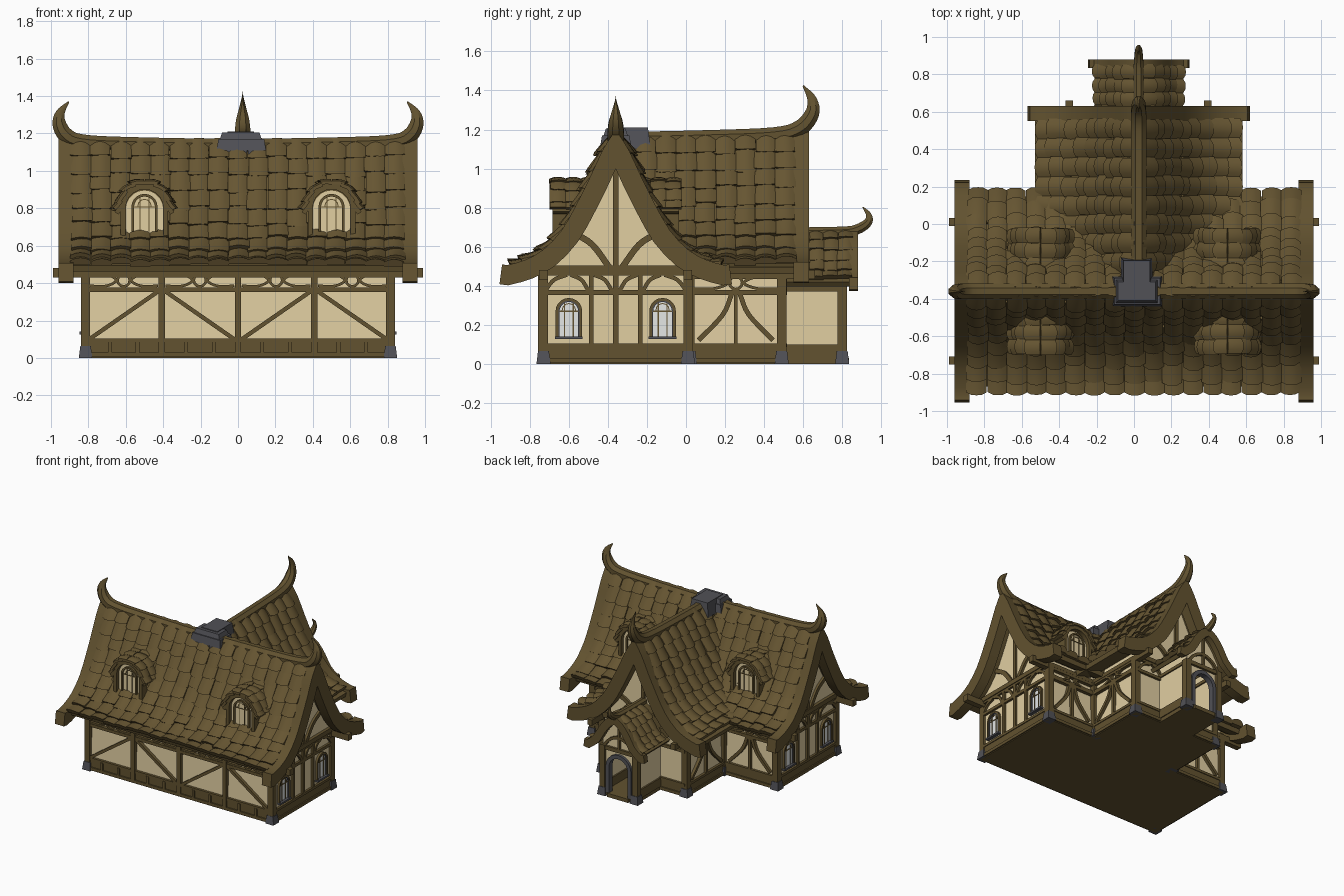
import bpy, bmesh, math, random
from mathutils import Matrix, Vector

if "Cube" in bpy.data.objects:
    bpy.data.objects.remove(bpy.data.objects["Cube"])
random.seed(4)

def material(name, r, g, b):
    m = bpy.data.materials.new(name)
    m.diffuse_color = [(c / 255) ** 2.2 for c in (r, g, b)] + [1]
    m.use_nodes = True
    m.node_tree.nodes["Principled BSDF"].inputs["Base Color"].default_value = m.diffuse_color
    return m
ROOF = material("roof brown", 102, 86, 53)
WOOD = material("timber brown", 98, 83, 51)
PLASTER = material("cream plaster", 224, 205, 160)
STONE = material("dark grey stone", 82, 82, 87)
GLASS = material("pale glass", 250, 253, 252)

# ---------- helpers ----------
parts = {}
def part(name, mat):
    if name not in parts:
        parts[name] = (bmesh.new(), mat)
    return parts[name][0]

def loft(bm, rings, closed=False):
    vs = [[bm.verts.new(p) for p in r] for r in rings]
    n = len(vs[0])
    for i in range(len(vs) if closed else len(vs) - 1):
        a, b = vs[i], vs[(i + 1) % len(vs)]
        for j in range(n):
            bm.faces.new((a[j], a[(j + 1) % n], b[(j + 1) % n], b[j]))
    if not closed:
        bm.faces.new(vs[0][::-1])
        bm.faces.new(vs[-1])

def frame(x, y, deg):  # local (across, up, outward) to world; 0 degrees faces the front
    return (Matrix.Translation((x, y, 0)) @ Matrix.Rotation(math.radians(deg), 4, 'Z')
            @ Matrix(((1, 0, 0, 0), (0, 0, -1, 0), (0, 1, 0, 0), (0, 0, 0, 1))))

def smooth(pts, n=4):
    p = [Vector(q) for q in pts]
    p = [2 * p[0] - p[1]] + p + [2 * p[-1] - p[-2]]
    out = []
    for i in range(1, len(p) - 2):
        a, b, c, d = p[i - 1:i + 3]
        for k in range(n):
            t = k / n
            out.append(tuple(0.5 * (2 * b + (c - a) * t + (2 * a - 5 * b + 4 * c - d) * t * t
                                    + (3 * b - a - 3 * c + d) * t ** 3)))
    return out + [tuple(p[-2])]

def offset(pts, k, closed=False):  # mitred offset to the left of the path
    out, n = [], len(pts)
    for i, p in enumerate(pts):
        ns = []
        for a, b in ((i - 1, i), (i, i + 1)):
            if closed or (a >= 0 and b < n):
                d = (Vector(pts[b % n][:2]) - Vector(pts[a % n][:2])).normalized()
                ns.append(Vector((-d.y, d.x)))
        m = sum(ns, Vector((0, 0))).normalized()
        out.append(Vector(p[:2]) + m * k / max(m.dot(ns[0]), 0.42))
    return out

def prism(bm, F, pts, w0, w1):
    loft(bm, [[F @ Vector((u, v, w)) for u, v in pts] for w in (w0, w1)])

def strip(bm, F, pts, lo, hi, w0, w1, closed=False):
    a, b = offset(pts, lo, closed), offset(pts, hi, closed)
    loft(bm, [[F @ Vector((*p, w)) for p, w in ((q, w0), (r, w0), (r, w1), (q, w1))]
              for q, r in zip(a, b)], closed)

def bar(F, pts, width=0.03, w1=0.018):
    strip(part("timber_frame", WOOD), F, pts, -width / 2, width / 2, -0.01, w1)

def box(bm, x0, x1, y0, y1, z0, z1, t=0.0):
    loft(bm, [[(x0 + k, y0 + k, z), (x1 - k, y0 + k, z), (x1 - k, y1 - k, z), (x0 + k, y1 - k, z)]
              for z, k in ((z0, 0), (z1, t))])

def arch(r, z0, z1, n=10):
    return [(-r, z0)] + [(-r * math.cos(math.pi * i / n), z1 - r + r * math.sin(math.pi * i / n))
                         for i in range(n + 1)] + [(r, z0)]

def full(prof):
    return [(-d, z) for d, z in prof[:0:-1]] + list(prof)

def height(prof, d):
    return next((za + (zb - za) * (d - a) / (b - a) for (a, za), (b, zb) in zip(prof, prof[1:]) if a <= d <= b), -1)

# ---------- roof pieces ----------
def tiles(name, F, prof, w0, w1, rows, cols, keep=lambda p: True, k=1.0):
    bm = part(name, ROOF)
    P = [Vector(p) for p in prof]
    seg = [(b - a).length for a, b in zip(P, P[1:])]
    L, cw = sum(seg), (w1 - w0) / cols
    def at(t, h, s, w):
        i = 0
        while i < len(seg) - 1 and t > seg[i]:
            t -= seg[i]
            i += 1
        d = (P[i + 1] - P[i]).normalized()
        q = P[i] + d * t + Vector((-d.y, d.x)) * h
        return F @ Vector((s * q.x, q.y, w))
    for s in (-1, 1):
        for r in range(rows):
            for c in range(cols):
                t0 = max(0, L * r / rows - 0.01)
                t1 = L * (r + 1) / rows + k * (random.uniform(0.005, 0.035) if r < rows - 1 else -0.012)
                wc = w0 + (c + 0.5 + random.uniform(-.06, .06)) * cw
                lift = k * random.uniform(0.012, 0.028)
                if not keep(at((t0 + t1) / 2, 0, s, wc)):
                    continue
                rings = []
                for f in (0, 0.6, 1):
                    ring = [(u, 0.012 * k + f * lift + 0.018 * k * (1 - u * u)) for u in (-1, -.5, 0, .5, 1)]
                    ring += [(1, f * lift - 0.012), (-1, f * lift - 0.012)]
                    rings.append([at(t0 + (t1 - t0) * f - 0.012 * k * f * u ** 4, h, s, wc + u * cw * 0.52)
                                  for u, h in ring])
                loft(bm, rings)

def horn_ridge(name, F, path):  # path entries: (along, up, radius)
    path = smooth(path, 4)
    big = max(p[2] for p in path)
    up = [(b - a).normalized() for a, b in zip(offset(path, 0), offset(path, 1))]
    loft(part(name, WOOD), [[F @ Vector((r * r / big * math.cos(a), z + n.y * r * math.sin(a), w + n.x * r * math.sin(a)))
         for a in [math.pi * (j + .5) / 4 for j in range(8)]] for (w, z, r), n in zip(path, up)])

def shell(name, F, prof, w0, w1, th=0.035):
    strip(part(name, WOOD), F, full(prof), -th, 0, w0, w1)

def barge(F, prof, w0, w1, lo, hi):
    d, z = prof[-1]
    strip(part("barge_boards", WOOD), F, full(list(prof) + [(d + 0.03, z + 0.004)]), lo, hi, w0, w1)

MAIN = smooth([(0, 1.16), (.05, 1.08), (.11, .95), (.18, .81), (.26, .67), (.36, .565), (.46, .51), (.555, .483)], 2)
WING = [(d, z + 0.012) for d, z in MAIN]
PORCH = smooth([(0, .67), (.06, .635), (.12, .56), (.17, .475), (.235, .42)], 2)
DORMER = smooth([(0, .94), (.06, .925), (.105, .885), (.135, .82), (.16, .78)], 2)
FM, FW = frame(0, -.36, 90), frame(.025, 0, 180)

shell("main_roof_deck", FM, MAIN[:-1], -.92, .92)
shell("wing_roof_deck", FW, WING, -.36, .58)
shell("porch_roof_deck", FW, PORCH, .5, .86, .03)
tiles("main_roof_tiles", FM, MAIN, -.89, .89, 9, 17,
      lambda p: p.y < -.36 or p.z > height(WING, abs(p.x - .025)) - .03)
tiles("wing_roof_tiles", FW, WING, -.36, .56, 9, 9,
      lambda p: p.z > height(MAIN, abs(p.y + .36)) - .03)
tiles("porch_roof_tiles", FW, PORCH, .56, .85, 5, 4, k=0.7)
for w0, w1 in ((.88, .96), (-.96, -.88)):
    barge(FM, MAIN, w0, w1, -.08, .022)
barge(FW, WING, .55, .63, -.08, .022)
barge(FW, PORCH, .835, .88, -.045, .018)

half = [(.6, 1.14, .045), (.84, 1.155, .045), (.92, 1.19, .045), (.955, 1.25, .04), (.95, 1.31, .026), (.905, 1.37, .004)]
horn_ridge("main_ridge_horns", FM, [(-w, z, r) for w, z, r in half[::-1]] + [(0, 1.13, .045)] + half)
horn_ridge("wing_ridge_horn", FW, [(-.36, 1.145, .045), (.1, 1.155, .045), (.45, 1.17, .045), (.58, 1.205, .045),
           (.645, 1.28, .04), (.645, 1.355, .026), (.6, 1.425, .004)])
horn_ridge("porch_ridge_horn", FW, [(.5, .67, .03), (.8, .675, .03), (.88, .69, .028), (.932, .725, .024),
           (.935, .765, .015), (.905, .803, .003)])

# stone cap where the ridges meet
cap = part("ridge_cap", STONE)
box(cap, -.115, .15, -.44, -.28, 1.11, 1.17, .01)
box(cap, -.10, .13, -.425, -.295, 1.16, 1.205, .015)
box(cap, -.07, .10, -.40, -.18, 1.10, 1.21, .015)
for x in (-.055, .015, .085):
    box(cap, x - .032, x + .032, -.435, -.285, 1.09, 1.12)

# ---------- walls ----------
def body(name, F, prof, hw, w0, w1):
    top = [(d, z - .02) for d, z in full(prof) if abs(d) <= hw]
    prism(part(name, PLASTER), F, [(-hw, .03)] + top + [(hw, .03)], w0, w1)
body("main_walls", FM, MAIN, .375, -.82, .82)
body("wing_walls", FW, WING, .375, -.1, .5)

plinth = part("plinth", WOOD)
box(plinth, -.832, .832, -.747, .027, 0, .095)
box(plinth, -.362, .412, 0.027, .512, 0, .095)
box(plinth, -.13, .18, .512, .82, 0, .03)

posts = [(sx * .815, y) for sx in (-1, 1) for y in (-.73, .01)] + [(x, y) for x in (-.345, .395) for y in (.02, .49)]
for x, y in posts + [(-.12, .8), (.17, .8)]:
    h = .40 if y > .7 else .48
    box(part("corner_posts", WOOD), x - .024, x + .024, y - .024, y + .024, .01, h)
    box(part("stone_post_feet", STONE), x - .036, x + .036, y - .036, y + .036, 0, .065, .008)
for y in (-.73, .01):
    box(part("purlins", WOOD), -.99, .99, y - .022, y + .022, .43, .48)
for x in (-.345, .395):
    box(part("purlins", WOOD), x - .02, x + .02, 0, .66, .435, .48)

def frieze(F, u0, u1, z=.415):  # ring flanked by curved braces
    c = (u0 + u1) / 2
    ring = [(c + .033 * math.cos(a * math.pi / 6), z + .033 * math.sin(a * math.pi / 6)) for a in range(12)]
    strip(part("frieze_rings", WOOD), F, ring, -.007, .007, -.01, .014, True)
    for s, e in ((-1, u0), (1, u1)):
        m = (c + e) / 2
        bar(F, smooth([(e, .385), (m, .385), (c + s * .04, z), (m, .445), (e, .44)]), .014, .014)

def rails(F, u0, u1):
    bar(F, [(u0, .365), (u1, .365)], .024)
    bar(F, [(u0, .467), (u1, .467)], .03)
    bar(F, [(u0, .095), (u1, .095)], .02)
    bar(F, [(u0, .018), (u1, .018)], .024, .022)

def braced_panel(F, u0, u1):
    c, h = (u0 + u1) / 2, (u1 - u0) / 2
    rails(F, u0, u1)
    frieze(F, u0, u1)
    bar(F, [(c, .1), (c, .37)], .02)
    for s in (-1, 1):
        bar(F, smooth([(c + s * .02, .36), (c + s * .3 * h, .25), (c + s * .85 * h, .12)]), .024)

def window(F, c, r, z0, z1, w, pane, sill):
    G = F @ Matrix.Translation((c, 0, w))
    out = arch(r, z0, z1)
    prism(part("panes_of_" + pane.name.replace(" ", "_"), pane), G, out, -.01, .006)
    strip(part("window_frames", WOOD), G, out, -.002, .012, -.01, .018)
    if sill:
        strip(part("window_stone_edges", STONE), G, out, -.008, -.002, -.01, .014)
        prism(part("window_sills", STONE), G, [(-r - .015, z0 - .014), (r + .015, z0 - .014), (r + .015, z0), (-r - .015, z0)], -.01, .028)
    m = part("window_bars", WOOD)
    for u in (-r * .4, r * .4):
        strip(m, G, [(u, z0), (u, z1 - r * .15)], -.003, .003, 0, .01)
    strip(m, G, [(-r, z1 - r), (r, z1 - r)], -.003, .003, 0, .01)
    strip(m, G, arch(r * .6, z1 - r, z1 - r * .3, 6), -.002, .003, 0, .01)

def gable(F, windows):
    rails(F, -.375, .375)
    bar(F, [(-.37, .485), (.37, .485)], .035, .025)
    bar(F, [(0, .1), (0, 1.0)], .026)
    for s in (-1, 1):
        bar(F, [(s * .125, .1), (s * .125, .47)], .022)
        bar(F, smooth([(s * .215, .67), (s * .12, .61), (s * .03, .49)]), .032)
        for a, b in ((.02, .11), (.36, .25), (.14, .23)):
            bar(F, smooth([(s * a, .375), (s * (a * .6 + b * .4), .43), (s * b, .455)]), .02)
        if windows:
            window(F, s * .24, .056, .14, .325, 0, GLASS, True)

gable(frame(.82, -.36, 90), True)
gable(frame(-.82, -.36, 270), True)
gable(frame(.025, .5, 180), False)

# long front wall with alternating diagonals
front = frame(0, -.735, 0)
rails(front, -.82, .82)
for i in range(4):
    a, b = -.815 + i * .4075, -.4075 + i * .4075
    frieze(front, a + .02, b - .02)
    bar(front, [(b, .01), (b, .47)], .034, .022)
    z0, z1 = (.1, .355) if i % 2 == 0 else (.355, .1)
    bar(front, [(a + .02, z0), (b - .02, z1)], .022)
    for u in (a + .13, b - .13):
        bar(front, [(u, .02), (u, .09)], .02, .022)

# back and wing side walls
back = frame(0, .015, 180)
braced_panel(back, -.8, -.42)
braced_panel(back, .37, .8)
braced_panel(frame(.4, .25, 90), -.22, .23)
braced_panel(frame(-.35, .25, 270), -.23, .22)

# ---------- porch ----------
for x in (-.125, .165):
    box(part("porch_side_walls", PLASTER), x, x + .012, .5, .8, .03, .45)
    for z in (.03, .37):
        box(part("porch_rails", WOOD), x - .012, x + .022, .5, .81, z, z + (.07 if z < .1 else .025))
door_arch = arch(.095, .03, .335)
gable_top = [(d, z - .02) for d, z in full(PORCH) if abs(d) < .15]
prism(part("porch_front", PLASTER), FW, [(-.145, .03)] + gable_top + [(.145, .03)] + door_arch[::-1], .79, .805)
strip(part("door_surround", STONE), FW, door_arch, -.012, .018, .78, .825)
FP = FW @ Matrix.Translation((0, 0, .805))
bar(FP, [(-.16, .385), (.16, .385)], .03)
bar(FP, [(0, .385), (0, .62)], .02)
bar(FP, smooth([(-.14, .39), (-.08, .46), (0, .49), (.08, .46), (.14, .39)]), .022)
prism(part("door", WOOD), FW, arch(.085, .03, .32), .49, .525)
box(part("doorstep", WOOD), -.07, .12, .8, .835, 0, .03)

# ---------- dormers ----------
for x in (-.5, .5):
    for deg in (0, 180):
        F = frame(x, -.36, deg)
        prism(part("dormer_cheeks", WOOD), F, arch(.125, .64, .925), .1, .29)
        prism(part("dormer_fronts", PLASTER), F, arch(.1, .655, .895), .2, .297)
        strip(part("dormer_surrounds", WOOD), F, arch(.105, .655, .905), -.004, .022, .25, .325)
        window(F, 0, .058, .675, .865, .297, PLASTER, False)
        shell("dormer_roof_decks", F, DORMER, .08, .325, .025)
        tiles("dormer_tiles", F, DORMER, .1, .335, 4, 3, k=0.6)

# ---------- turn parts into objects ----------
for name, (bm, mat) in parts.items():
    bmesh.ops.recalc_face_normals(bm, faces=bm.faces)
    me = bpy.data.meshes.new(name)
    bm.to_mesh(me)
    bm.free()
    me.materials.append(mat)
    ob = bpy.data.objects.new(name, me)
    bpy.context.collection.objects.link(ob)
    ob.select_set(True)
    bpy.context.view_layer.objects.active = ob
bpy.ops.object.shade_smooth_by_angle(angle=math.radians(28))
